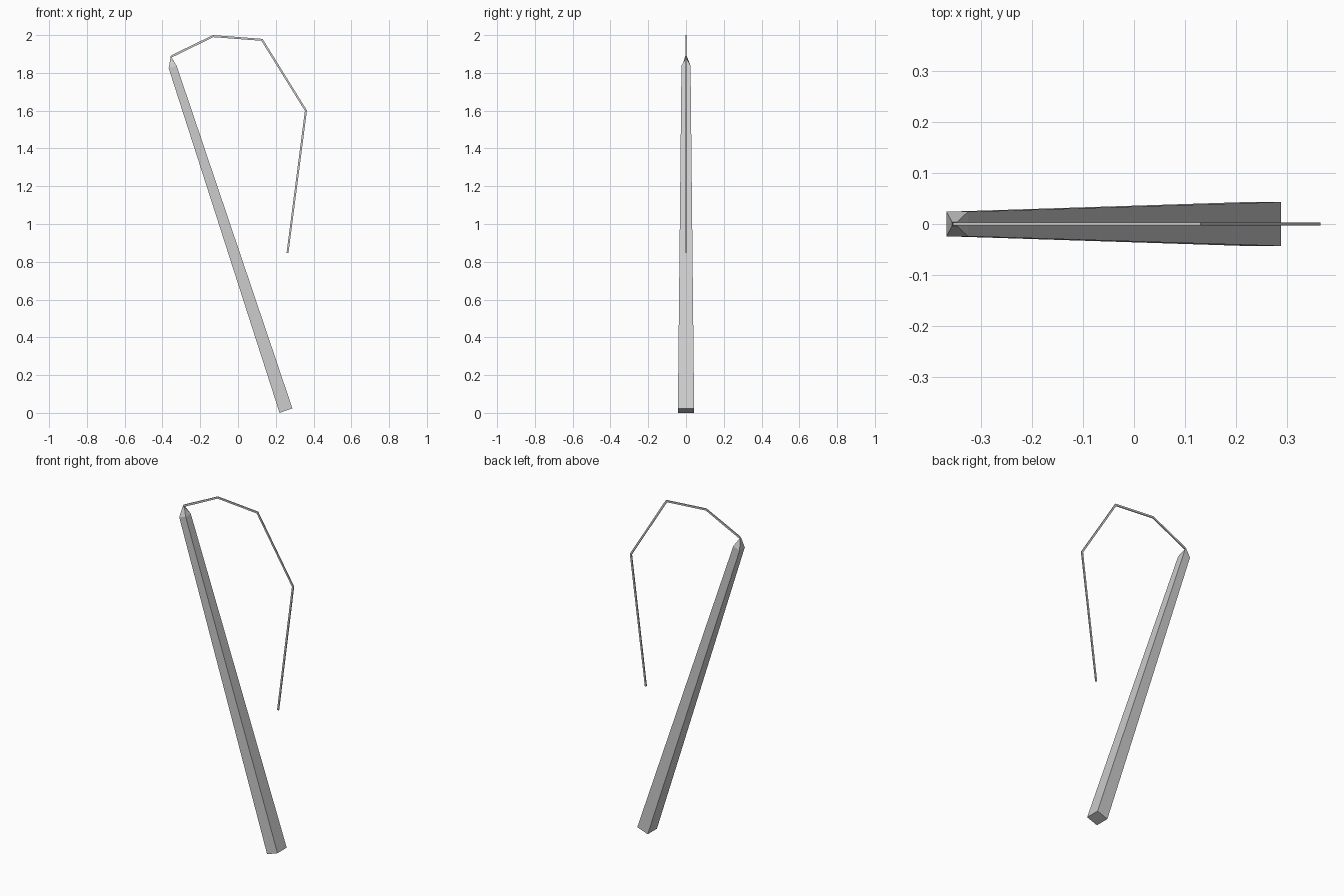
import bpy, bmesh

if "Cube" in bpy.data.objects:
    bpy.data.objects.remove(bpy.data.objects["Cube"])


def loft(name, sections):
    """Skin rectangular sections: (x1, z1, x2, z2, half depth in y)."""
    bm = bmesh.new()
    rings = []
    for x1, z1, x2, z2, d in sections:
        pts = [(x1, -d, z1), (x2, -d, z2), (x2, d, z2), (x1, d, z1)]
        rings.append([bm.verts.new(p) for p in pts])
    for a, b in zip(rings, rings[1:]):
        for i in range(4):
            j = (i + 1) % 4
            bm.faces.new((a[i], a[j], b[j], b[i]))
    bm.faces.new(rings[0][::-1])
    bm.faces.new(rings[-1])
    bmesh.ops.recalc_face_normals(bm, faces=bm.faces[:])
    mesh = bpy.data.meshes.new(name)
    bm.to_mesh(mesh)
    bm.free()
    obj = bpy.data.objects.new(name, mesh)
    bpy.context.collection.objects.link(obj)
    return obj


# Tapered square handle with a pinched tip
loft("handle", [
    (0.220, 0.0, 0.288, 0.024, 0.043),
    (-0.367, 1.825, -0.325, 1.838, 0.024),
    (-0.356, 1.889, -0.346, 1.872, 0.004),
])

# Thin lash bending over and hanging down, mitred at each bend
loft("lash", [
    (-0.354, 1.893, -0.350, 1.882, 0.003),
    (-0.133, 2.0, -0.131, 1.989, 0.003),
    (0.130, 1.980, 0.124, 1.970, 0.003),
    (0.365, 1.601, 0.354, 1.599, 0.003),
    (0.267, 0.846, 0.257, 0.847, 0.003),
])
